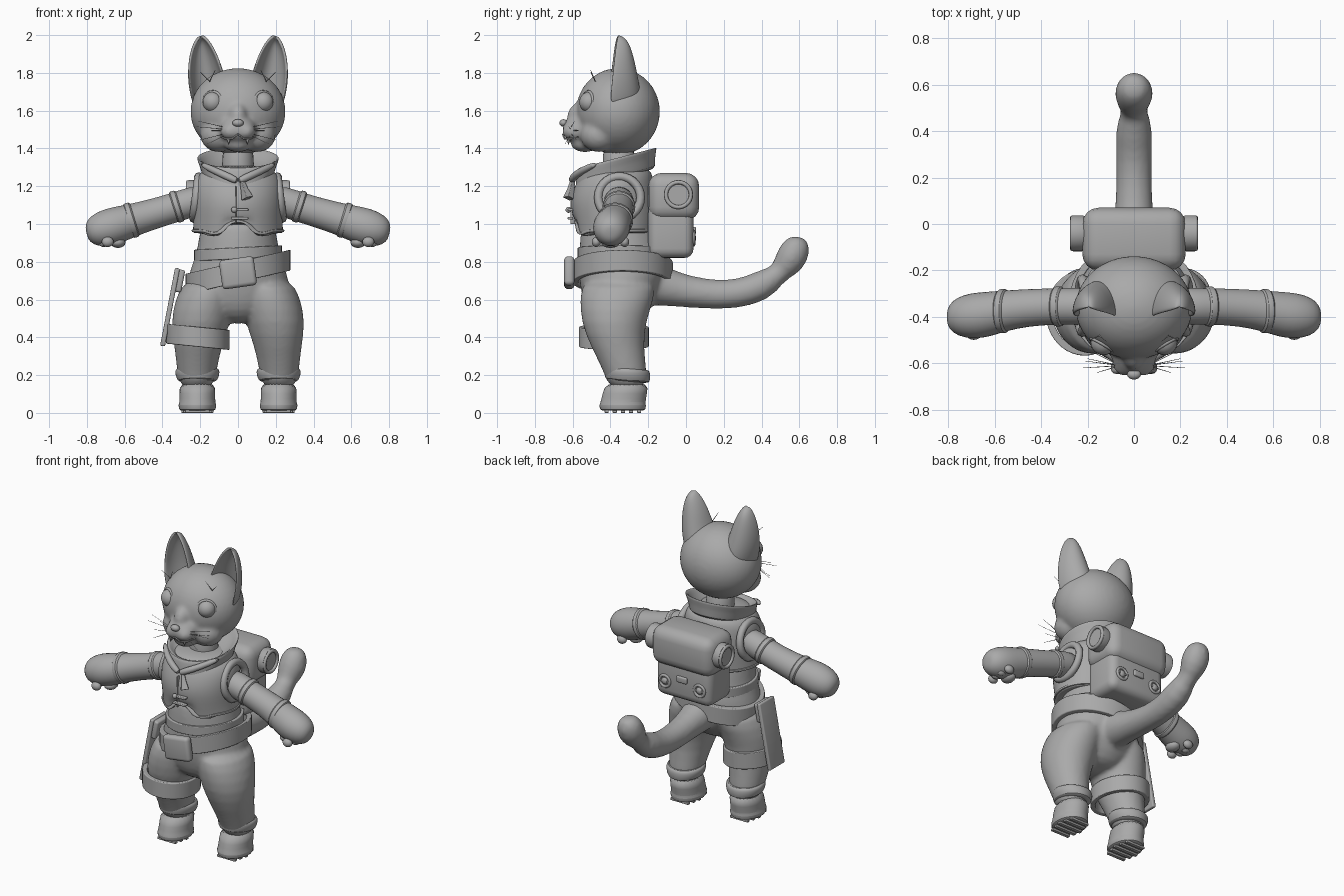
import bpy, bmesh, math
from math import sin, cos, pi
from mathutils import Vector, Matrix

if "Cube" in bpy.data.objects:
    bpy.data.objects.remove(bpy.data.objects["Cube"])

grey = bpy.data.materials.new("clay grey")
grey.diffuse_color = (0.4, 0.4, 0.4, 1)
grey.use_nodes = True
grey.node_tree.nodes["Principled BSDF"].inputs["Base Color"].default_value = grey.diffuse_color


def finish(name, bm, subsurf=0, voxel=0, bevel=0, smooth=6, angle=50):
    bmesh.ops.recalc_face_normals(bm, faces=bm.faces)
    me = bpy.data.meshes.new(name)
    bm.to_mesh(me)
    bm.free()
    me.materials.append(grey)
    me.polygons.foreach_set("use_smooth", [True] * len(me.polygons))
    me.set_sharp_from_angle(angle=math.radians(angle))
    ob = bpy.data.objects.new(name, me)
    bpy.context.collection.objects.link(ob)
    if bevel:
        m = ob.modifiers.new("bevel", 'BEVEL')
        m.width, m.segments = bevel, 4
    if subsurf:
        m = ob.modifiers.new("subsurf", 'SUBSURF')
        m.levels = m.render_levels = subsurf
    if voxel:
        m = ob.modifiers.new("remesh", 'REMESH')
        m.mode, m.voxel_size, m.use_smooth_shade = 'VOXEL', voxel, True
        m = ob.modifiers.new("smooth", 'SMOOTH')
        m.factor, m.iterations = 0.5, smooth
    return ob


def skin(bm, rings, loop=False):
    vs = [[bm.verts.new(p) for p in r] for r in rings]
    n = len(vs[0])
    for a, b in list(zip(vs, vs[1:])) + ([(vs[-1], vs[0])] if loop else []):
        for i in range(n):
            bm.faces.new((a[i], a[(i + 1) % n], b[(i + 1) % n], b[i]))
    if not loop:
        bm.faces.new(vs[0])
        bm.faces.new(vs[-1])


def loft(bm, secs, n=24, dz=None, loop=False):
    """Stack of ellipses (cx, cy, z, rx, ry); dz(x, y, ring) shifts heights."""
    rings = []
    for k, (cx, cy, z, rx, ry) in enumerate(secs):
        r = []
        for i in range(n):
            x, y = cx + rx * cos(2 * pi * i / n), cy + ry * sin(2 * pi * i / n)
            r.append((x, y, z + (dz(x, y, k) if dz else 0)))
        rings.append(r)
    skin(bm, rings, loop)


def tube(bm, pts, n=16):
    """Round tube through (x, y, z, radius) points."""
    P = [Vector(p[:3]) for p in pts]
    rings = []
    for i, p in enumerate(P):
        t = (P[min(i + 1, len(P) - 1)] - P[max(i - 1, 0)]).normalized()
        a = t.cross(Vector((0.05, 0.99, 0.1)) if abs(t.y) < 0.8 else Vector((1, 0, 0))).normalized()
        b = t.cross(a)
        rings.append([p + (a * cos(2 * pi * k / n) + b * sin(2 * pi * k / n)) * pts[i][3] for k in range(n)])
    skin(bm, rings)


def ball(bm, loc, r, seg=24):
    r = r if isinstance(r, tuple) else (r, r, r)
    bmesh.ops.create_uvsphere(bm, u_segments=seg, v_segments=seg // 2, radius=1,
                              matrix=Matrix.Translation(loc) @ Matrix.Diagonal((*r, 1)))


def box(name, loc, size, bevel, rot=0):
    bm = bmesh.new()
    bmesh.ops.create_cube(bm, size=1, matrix=Matrix.Translation(loc) @ Matrix.Rotation(rot, 4, 'Y') @ Matrix.Diagonal((*size, 1)))
    return finish(name, bm, bevel=bevel, angle=95)


def torus(bm, loc, axis, R, r, n=28, m=8):
    q = Vector((0, 0, 1)).rotation_difference(Vector(axis))
    skin(bm, [[Vector(loc) + q @ Vector(((R + r * cos(2 * pi * j / m)) * cos(2 * pi * i / n),
                                         (R + r * cos(2 * pi * j / m)) * sin(2 * pi * i / n),
                                         r * sin(2 * pi * j / m))) for j in range(m)] for i in range(n)], True)


def band(name, cx, cy, z0, z1, rx, ry, t, slope, n=40):
    """Flat strap around an elliptical form, sloping along x."""
    bm = bmesh.new()
    loft(bm, [(cx, cy, z0, rx, ry), (cx, cy, z1, rx, ry), (cx, cy, z1, rx - t, ry - t), (cx, cy, z0, rx - t, ry - t)],
         n, lambda x, y, k: slope * (x - cx), True)
    return finish(name, bm, bevel=0.005)


# body: trunk, legs and tail blended together
bm = bmesh.new()
loft(bm, [(0, -.36, .47, .1, .1), (0, -.36, .54, .21, .17), (0, -.35, .63, .275, .205), (0, -.335, .72, .27, .235),
          (0, -.34, .82, .23, .23), (0, -.35, .92, .205, .21), (0, -.36, 1.05, .2, .2)])
for s in (-1, 1):
    loft(bm, [(s * .218, -.31, .12, .09, .1), (s * .218, -.32, .22, .105, .115), (s * .212, -.365, .35, .125, .14),
              (s * .198, -.385, .48, .16, .172), (s * .172, -.365, .61, .16, .2), (s * .13, -.35, .72, .15, .2)])
tube(bm, [(0, -.3, .71, .14), (0, -.16, .68, .115), (0, -.04, .65, .09), (0, .1, .63, .08), (0, .22, .625, .078),
          (0, .34, .645, .08), (0, .45, .7, .082), (0, .53, .775, .083), (0, .575, .85, .085), (0, .59, .9, .07), (0, .595, .935, .035)])
finish("body_and_tail", bm, subsurf=1, voxel=.013, smooth=7)

# boots with cuffs and tread
for s in (-1, 1):
    bm = bmesh.new()
    x = s * .215
    loft(bm, [(x, -.335, .012, .085, .105), (x, -.335, .014, .098, .122), (x, -.335, .045, .102, .125), (x, -.335, .05, .096, .12),
              (x, -.325, .1, .094, .118), (x, -.31, .165, .1, .118)])
    finish("boot", bm, subsurf=1)
    bm = bmesh.new()
    loft(bm, [(x, -.31, .165, .09, .1), (x, -.31, .17, .107, .12), (x, -.31, .205, .118, .122), (x, -.31, .225, .118, .12),
              (x, -.31, .238, .108, .11), (x, -.31, .23, .09, .09)], dz=lambda x, y, k: -.08 * (y + .31))
    finish("boot_cuff", bm, subsurf=1)
    for i in range(5):
        box("boot_tread", (x, -.42 + i * .043, .008), (.17 - .02 * abs(i - 2), .022, .016), .003)

# vest with a shaped front hem
def hem(x, y, k):
    if k > 3 or y > -.42:
        return 0
    a = abs(x)
    return .05 if a < .075 else -.015 if a < .17 else 0

bm = bmesh.new()
loft(bm, [(0, -.37, .955, .19, .19), (0, -.375, .95, .232, .203), (0, -.375, .957, .24, .21), (0, -.375, .972, .238, .21),
          (0, -.38, 1.04, .236, .222), (0, -.387, 1.12, .24, .227), (0, -.38, 1.2, .237, .21), (0, -.37, 1.25, .222, .195),
          (0, -.365, 1.29, .18, .175), (0, -.36, 1.31, .1, .1)], 40, hem)
finish("vest", bm, subsurf=1)
bm = bmesh.new()
loft(bm, [(0, -.375, .955, .247, .217), (0, -.375, .973, .249, .219), (0, -.375, .975, .225, .195), (0, -.375, .955, .225, .195)],
     40, hem, True)
finish("vest_hem", bm, subsurf=1)
box("vest_placket", (-.012, -.6, 1.1), (.008, .025, .2), .003)
for z in (1.075, 1.03):
    box("vest_toggle", (.01, -.612, z), (.09, .03, .014), .005)
bm = bmesh.new()
ball(bm, (-.02, -.622, 1.075), .016, 12)
finish("vest_button", bm)
for s in (-1, 1):
    bm = bmesh.new()
    torus(bm, (s * .222, -.352, 1.14), (s, 0, .12), .112, .023)
    finish("armhole_trim", bm)

# raised collar, neck and tied scarf ends
def tilt(x, y, k):
    u = (y + .365) / .21
    return .055 * u - (.055 * max(0, -u) ** 5 if k < 2 else 0)

bm = bmesh.new()
loft(bm, [(0, -.37, 1.235, .16, .19), (0, -.375, 1.25, .19, .215), (0, -.375, 1.29, .195, .21), (0, -.365, 1.34, .217, .21),
          (0, -.362, 1.352, .218, .207), (0, -.362, 1.348, .2, .19), (0, -.362, 1.31, .17, .165), (0, -.362, 1.28, .1, .1)], 32, tilt)
finish("collar", bm, subsurf=1)
bm = bmesh.new()
loft(bm, [(0, -.35, 1.2, .1, .1), (0, -.35, 1.3, .082, .085), (0, -.36, 1.44, .085, .09)])
finish("neck", bm, subsurf=1)
for s in (-1, 1):
    bm = bmesh.new()
    tube(bm, [(s * .2, -.47, 1.32, .016), (s * .12, -.56, 1.28, .02), (s * .04, -.6, 1.245, .022), (0, -.605, 1.225, .018)], 10)
    finish("scarf_fold", bm, subsurf=1)
bm = bmesh.new()
tube(bm, [(.02, -.6, 1.23, .014), (.035, -.61, 1.18, .022), (.05, -.62, 1.135, .034)], 4)
finish("scarf_end", bm, bevel=.004)

# arms, cuffs and paws
for s in (-1, 1):
    bm = bmesh.new()
    tube(bm, [(s * .17, -.355, 1.125, .08), (s * .24, -.355, 1.12, .082), (s * .34, -.355, 1.085, .08), (s * .46, -.36, 1.05, .082),
              (s * .57, -.375, 1.017, .09), (s * .64, -.39, .995, .1), (s * .7, -.397, .977, .101), (s * .76, -.4, .963, .085),
              (s * .795, -.4, .957, .055), (s * .803, -.4, .955, .02)])
    finish("arm", bm, subsurf=1)
    for x, y, z, r in ((.325, -.355, 1.092, .088), (.565, -.375, 1.02, .097)):
        bm = bmesh.new()
        tube(bm, [(s * (x - .022), y, z + .007, r - .012), (s * (x - .015), y, z + .005, r),
                  (s * (x + .015), y, z - .005, r), (s * (x + .022), y, z - .007, r - .012)], 24)
        finish("sleeve_band", bm, subsurf=1)
    bm = bmesh.new()
    ball(bm, (s * .635, -.4, .903), (.04, .05, .03), 16)
    for i in range(4):
        ball(bm, (s * (.7 + .02 * (1 - abs(i - 1.5))), -.475 + i * .05, .905), (.032, .024, .027), 16)
    finish("paw_pads", bm)

# belt, buckle, thigh strap and holster
band("belt", 0, -.335, .69, .8, .278, .265, .03, .23)
band("waistband", 0, -.342, .815, .875, .233, .232, .02, .05)
box("buckle", (0, -.618, .742), (.185, .055, .155), .022, -.14)
band("thigh_strap", -.212, -.382, .35, .455, .168, .185, .03, -.1)
box("holster", (-.36, -.36, .56), (.026, .15, .42), .008, .19)
box("holster_flap", (-.315, -.36, .7), (.05, .13, .12), .012, .19)

# backpack with bedroll ends and fittings
box("pack_body", (0, -.08, .965), (.4, .24, .29), .05)
box("pack_lid", (0, -.065, 1.145), (.445, .27, .25), .07)
for s in (-1, 1):
    bm = bmesh.new()
    tube(bm, [(s * .1, -.04, 1.155, .06), (s * .262, -.04, 1.155, .06), (s * .262, -.04, 1.155, .078),
              (s * .225, -.04, 1.155, .078), (s * .2, -.04, 1.155, .07)], 24)
    torus(bm, (s * .265, -.04, 1.155), (1, 0, 0), .066, .011)
    finish("bedroll_end", bm)
    bm = bmesh.new()
    torus(bm, (s * .125, .04, .925), (0, 1, 0), .036, .009)
    ball(bm, (s * .125, .04, .925), (.022, .014, .022), 16)
    finish("pack_dial", bm)
    box("pack_dial_bar", (s * .125, .042, .925), (.065, .012, .012), .003)
box("pack_clasp", (0, .04, .965), (.075, .025, .04), .008)

# head with muzzle blended in
bm = bmesh.new()
ball(bm, (0, -.36, 1.595), (.252, .222, .23), 40)
ball(bm, (0, -.53, 1.5), (.105, .125, .085))
ball(bm, (0, -.545, 1.565), (.055, .085, .085))
ball(bm, (0, -.535, 1.425), (.075, .075, .045))
for s in (-1, 1):
    ball(bm, (s * .04, -.595, 1.49), (.052, .06, .048))
    ball(bm, (s * .1, -.46, 1.47), (.1, .1, .09))
finish("head", bm, voxel=.012, smooth=8)
bm = bmesh.new()
ball(bm, (0, -.648, 1.535), (.03, .022, .02), 16)
finish("nose", bm)

# ears: cupped shells opening forward
inner = [(.06, 1.75), (.085, 1.81), (.108, 1.88), (.14, 1.945), (.172, 1.985), (.19, 1.995)]
outer = [(.235, 1.63), (.257, 1.73), (.26, 1.81), (.252, 1.89), (.23, 1.96), (.2, 1.995)]
for s in (-1, 1):
    bm = bmesh.new()
    N = 10
    grid = []
    for k in range(6):
        v, row = k / 5, []
        for i in range(N + 1):
            u = i / N
            w = .5 - .5 * cos(pi * u)
            x = inner[k][0] * (1 - w) + outer[k][0] * w
            z = inner[k][1] * (1 - w) + outer[k][1] * w
            y = -.405 + .045 * v + .16 * (1 - v) ** .7 * sin(pi * u)
            row.append(bm.verts.new((s * x, y, z)))
        grid.append(row)
    for a, b in zip(grid, grid[1:]):
        for i in range(N):
            bm.faces.new((a[i], a[i + 1], b[i + 1], b[i]))
    ob = finish("ear", bm)
    m = ob.modifiers.new("thickness", 'SOLIDIFY')
    m.thickness, m.offset = .016, 0
    m = ob.modifiers.new("subsurf", 'SUBSURF')
    m.levels = m.render_levels = 2

# eyes, lids, mouth line, fangs, whiskers
for s in (-1, 1):
    bm = bmesh.new()
    ball(bm, (s * .132, -.51, 1.645), .055)
    finish("eye", bm)
    bm = bmesh.new()
    torus(bm, (s * .136, -.522, 1.645), (s * .5, -.85, .1), .056, .008)
    finish("eyelid", bm)
    bm = bmesh.new()
    tube(bm, [(0, -.652, 1.475, .005), (s * .03, -.642, 1.452, .005), (s * .065, -.615, 1.45, .005), (s * .09, -.57, 1.46, .004)], 6)
    tube(bm, [(s * .05, -.622, 1.45, .01), (s * .05, -.622, 1.42, .001)], 8)
    finish("mouth", bm)
    bm = bmesh.new()
    for dx, dy, dz in ((.15, .02, .05), (.16, -.01, .02), (.14, .03, -.05), (.1, -.03, -.07), (.12, .06, .0)):
        tube(bm, [(s * .06, -.61, 1.495 + dz * .3, .002), (s * (.06 + dx), -.61 + dy, 1.495 + dz, .001)], 4)
    for dx, dz in ((.05, .05), (-.03, .06)):
        tube(bm, [(s * .15, -.48, 1.755, .003), (s * (.15 + dx), -.505, 1.755 + dz, .001)], 4)
    finish("whiskers", bm)
